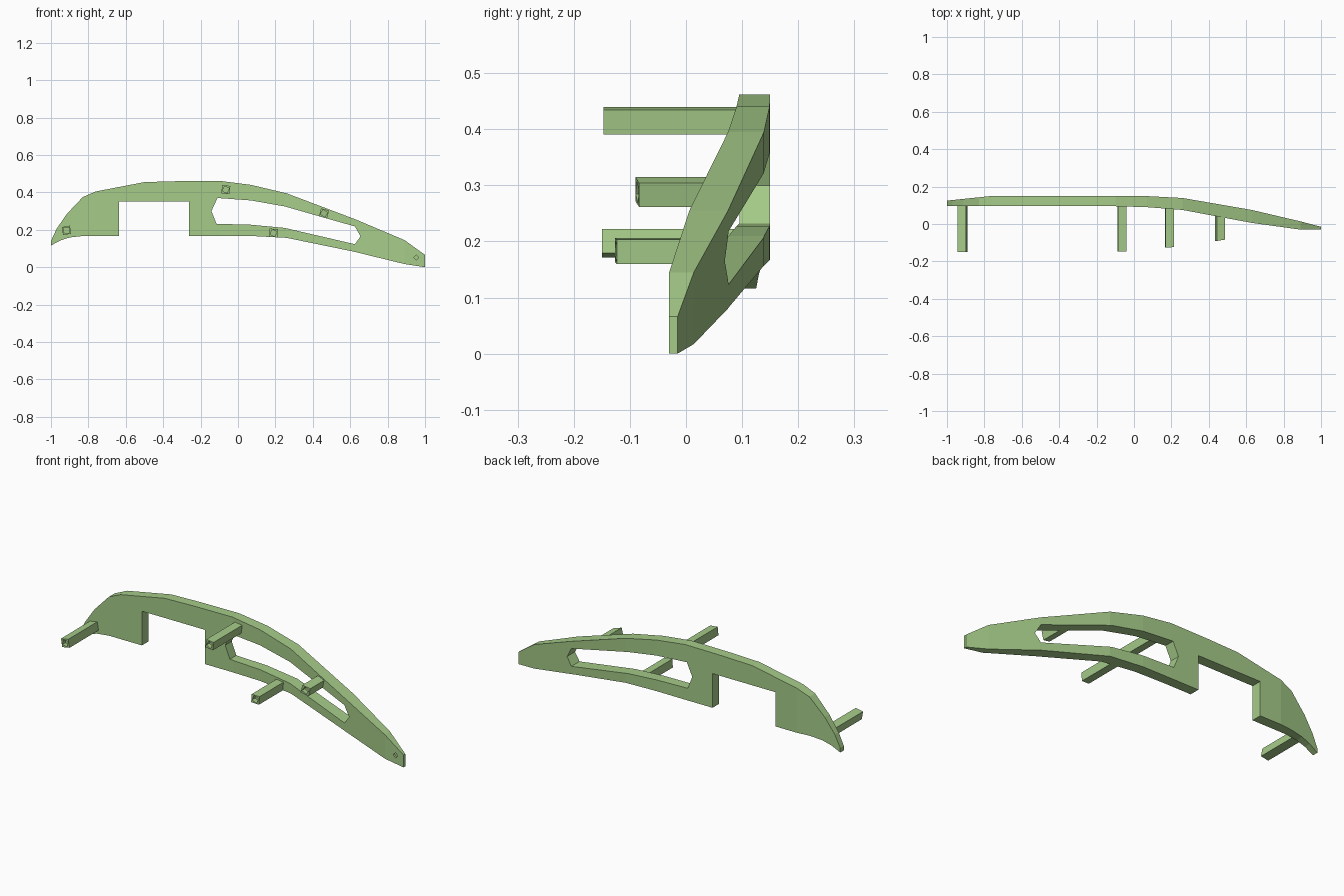
import bpy, bmesh, math
from mathutils import Vector, Matrix

if "Cube" in bpy.data.objects:
    bpy.data.objects.remove(bpy.data.objects["Cube"])

green = bpy.data.materials.new("green")
green.diffuse_color = (0.38, 0.6, 0.25, 1)
green.use_nodes = True
green.node_tree.nodes["Principled BSDF"].inputs["Base Color"].default_value = green.diffuse_color


def finish(bm, name):
    bmesh.ops.recalc_face_normals(bm, faces=bm.faces[:])
    me = bpy.data.meshes.new(name)
    bm.to_mesh(me)
    bm.free()
    me.materials.append(green)
    ob = bpy.data.objects.new(name, me)
    bpy.context.collection.objects.link(ob)
    return ob


# Plate: side outline, window, and (x, front y, back y) bend stations
outline = [(-1, .14), (-.97, .205), (-.915, .285), (-.83, .375), (-.76, .405),
           (-.5, .455), (-.32, .46), (-.1, .462), (.07, .44), (.26, .395),
           (.63, .255), (.89, .145), (1, .066), (1, 0), (.89, .017),
           (.62, .083), (.26, .157), (.07, .167), (-.262, .167), (-.262, .35),
           (-.635, .35), (-.635, .167), (-.83, .167), (-.9, .159),
           (-.95, .143), (-1, .116)]
window = [(-.11, .37), (.07, .357), (.25, .325), (.625, .218), (.655, .165),
          (.625, .123), (.25, .21), (.07, .227), (-.115, .232), (-.142, .3)]
stations = [(-1, .095, .125), (-.76, .095, .15), (-.1, .095, .15),
            (.07, .09, .149), (.26, .075, .139), (.63, .006, .075),
            (.89, -.03, .014), (1, -.03, -.015)]


def plate_y(x):
    for (x0, f0, b0), (x1, f1, b1) in zip(stations, stations[1:]):
        if x <= x1 + 1e-5:
            t = (x - x0) / (x1 - x0)
            return f0 + t * (f1 - f0), b0 + t * (b1 - b0)
    return stations[-1][1:]


bm = bmesh.new()
for loop in (outline, window):
    vs = [bm.verts.new((x, 0, z)) for x, z in loop]
    for i, v in enumerate(vs):
        bm.edges.new((v, vs[(i + 1) % len(vs)]))
bmesh.ops.triangle_fill(bm, edges=bm.edges[:], use_beauty=True, normal=(0, -1, 0))
ext = bmesh.ops.extrude_face_region(bm, geom=bm.faces[:], use_keep_orig=True)
for g in ext["geom"]:
    if isinstance(g, bmesh.types.BMVert):
        g.co.y = 1
for x, _, _ in stations[1:-1]:
    bmesh.ops.bisect_plane(bm, geom=bm.verts[:] + bm.edges[:] + bm.faces[:],
                           dist=1e-5, plane_co=(x, 0, 0), plane_no=(1, 0, 0))
for v in bm.verts:
    front, back = plate_y(v.co.x)
    v.co.y = back if v.co.y > .5 else front
plate = finish(bm, "curved_plate")

# Small recess at the pointed tip
bm = bmesh.new()
bmesh.ops.create_cone(bm, cap_ends=True, segments=4, radius1=.014, radius2=.014,
                      depth=.02,
                      matrix=Matrix.Translation((.953, -.03, .052)) @ Matrix.Rotation(math.pi / 2, 4, 'X'))
cutter = finish(bm, "tip_hole_cutter")
cutter.hide_render = True
cutter.hide_viewport = True
mod = plate.modifiers.new("tip_hole", 'BOOLEAN')
mod.operation = 'DIFFERENCE'
mod.solver = 'EXACT'
mod.object = cutter


# Square pegs with a socket in the front end
def peg(name, x, z, y0, tilt, slant=0.0):
    bm = bmesh.new()
    y1 = plate_y(x)[0] + .015
    bmesh.ops.create_cube(bm, size=1)
    bmesh.ops.scale(bm, vec=(.044, y1 - y0, .044), verts=bm.verts[:])
    end = min(bm.faces, key=lambda f: f.calc_center_median().y)
    bmesh.ops.inset_individual(bm, faces=[end], thickness=.011)
    c = end.calc_center_median()
    bmesh.ops.rotate(bm, verts=end.verts[:], cent=c,
                     matrix=Matrix.Rotation(math.radians(20), 3, 'Y'))
    for v in bm.verts:
        if v.co.y < 0:
            v.co.y += slant * v.co.x
    socket = bmesh.ops.extrude_discrete_faces(bm, faces=[end])["faces"][0]
    bmesh.ops.translate(bm, verts=socket.verts[:], vec=(0, .025, 0))
    bmesh.ops.transform(bm, verts=bm.verts[:],
                        matrix=Matrix.Translation((x, (y0 + y1) / 2, z))
                        @ Matrix.Rotation(math.radians(tilt), 4, 'Y'))
    finish(bm, name)


peg("peg_left", -.917, .197, -.15, -10)
peg("peg_upper", -.065, .415, -.147, 6)
peg("peg_lower", .19, .183, -.125, 4, .08)
peg("peg_right", .46, .288, -.087, 14, .15)
